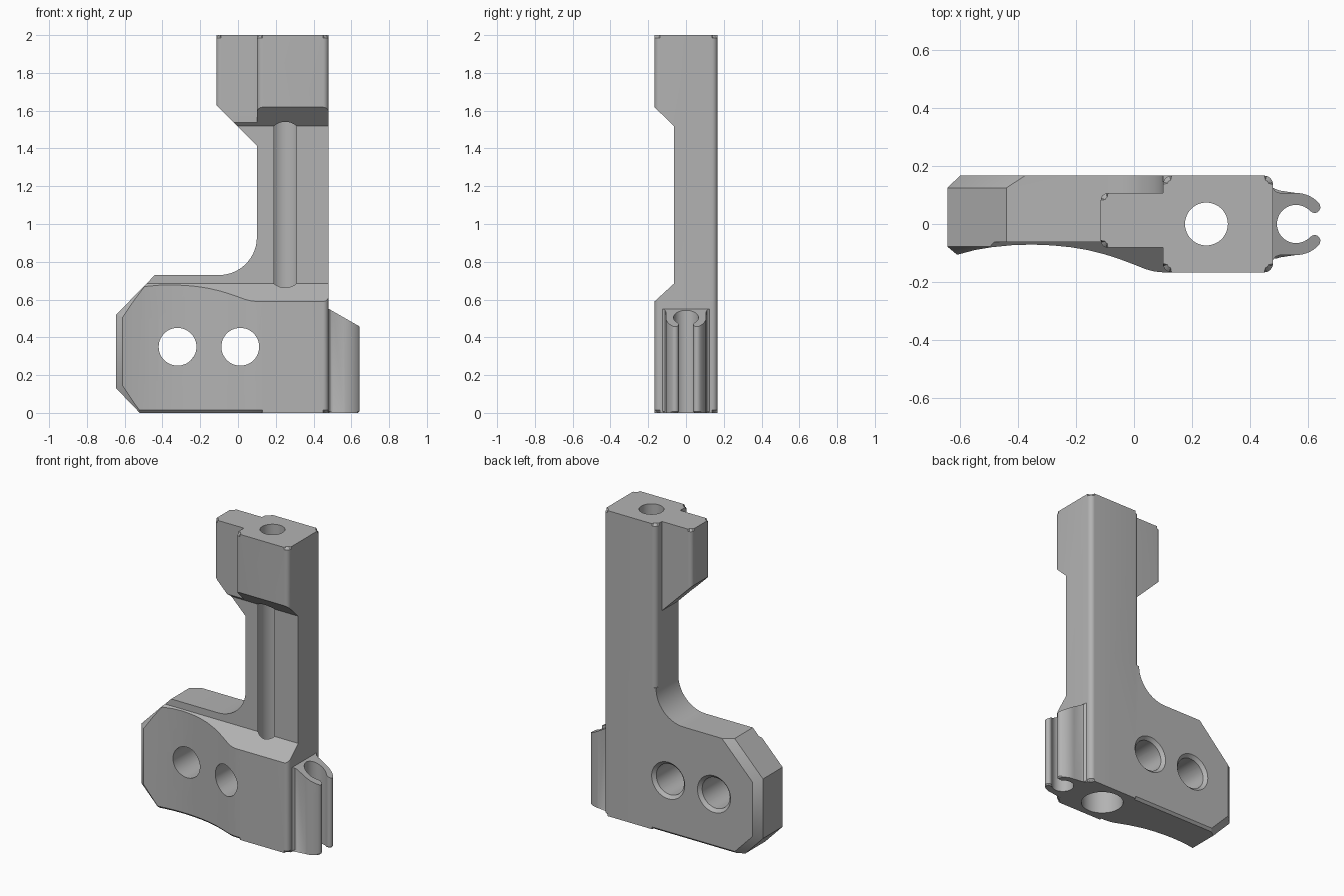
import bpy, bmesh, math
from mathutils import Matrix, Vector

old = bpy.data.objects.get("Cube")
if old:
    bpy.data.objects.remove(old, do_unlink=True)

grey = bpy.data.materials.new("plain_grey")
grey.use_nodes = True
grey.diffuse_color = (0.45, 0.45, 0.45, 1)
grey.node_tree.nodes["Principled BSDF"].inputs["Base Color"].default_value = (0.45, 0.45, 0.45, 1)


def finish(name, bm):
    bmesh.ops.recalc_face_normals(bm, faces=bm.faces)
    mesh = bpy.data.meshes.new(name)
    bm.to_mesh(mesh)
    bm.free()
    mesh.materials.append(grey)
    obj = bpy.data.objects.new(name, mesh)
    bpy.context.collection.objects.link(obj)
    return obj


def loft(name, rings, bevel=0):
    """Skin closed rings of equal length and cap both ends."""
    bm = bmesh.new()
    rows = [[bm.verts.new(p) for p in ring] for ring in rings]
    n = len(rows[0])
    for a, b in zip(rows, rows[1:]):
        for i in range(n):
            j = (i + 1) % n
            bm.faces.new((a[i], a[j], b[j], b[i]))
    caps = [bm.faces.new(rows[0]), bm.faces.new(rows[-1])]
    if bevel:
        edges = [e for f in caps for e in f.edges]
        bmesh.ops.bevel(bm, geom=edges, offset=bevel, segments=1, affect='EDGES')
    return finish(name, bm)


def prism(name, plan, z0, z1, bevel=0):
    return loft(name, [[(x, y, z) for x, y in plan] for z in (z0, z1)], bevel)


def arc(cx, cy, r, a0, a1, steps):
    angles = [math.radians(a0 + (a1 - a0) * i / steps) for i in range(steps + 1)]
    return [(cx + r * math.cos(a), cy + r * math.sin(a)) for a in angles]


def rounded_rect(x0, x1, y0, y1, r):
    centres = [(x1 - r, y1 - r), (x0 + r, y1 - r), (x0 + r, y0 + r), (x1 - r, y0 + r)]
    return [p for i, c in enumerate(centres) for p in arc(*c, r, 90 * i, 90 * i + 90, 6)]


def cylinder(name, start, end, r0, r1=None):
    start, end = Vector(start), Vector(end)
    axis = end - start
    turn = axis.to_track_quat('Z', 'Y').to_matrix().to_4x4()
    bm = bmesh.new()
    bmesh.ops.create_cone(bm, cap_ends=True, segments=48, radius1=r0,
                          radius2=r0 if r1 is None else r1, depth=axis.length,
                          matrix=Matrix.Translation((start + end) / 2) @ turn)
    return finish(name, bm)


def combine(target, tool, operation):
    tool.hide_render = True
    mod = target.modifiers.new(operation.lower(), 'BOOLEAN')
    mod.operation, mod.solver, mod.object = operation, 'EXACT', tool
    bpy.context.view_layer.objects.active = target
    bpy.ops.object.modifier_apply(modifier=mod.name)
    bpy.data.objects.remove(tool, do_unlink=True)


# Base plate: side outline with chamfered left end and a fillet up to the column
def outline(y, d):
    pts = [(0.3, 0), (0.3, 0.93)]
    pts += arc(-0.1, 0.93, 0.2, 0, -90, 14)
    pts += [(-0.44 + 1.41 * d, 0.73), (-0.645 + d, 0.52 - 0.41 * d),
            (-0.645 + d, 0.13 + 0.41 * d), (-0.52 + 1.41 * d, 0)]
    return [(x, y, z) for x, z in pts]


body = loft("bracket_body", [outline(y, d) for y, d in (
    (-0.167, 0.035), (-0.107, 0.035), (-0.078, 0), (0.125, 0), (0.167, 0.045))])

# Hollowed front of the base, seen in plan, with bevelled bottom edges
plan = [(-0.7, -0.125), (-0.61, -0.106), (-0.55, -0.09), (-0.49, -0.08), (-0.42, -0.073),
        (-0.35, -0.071), (-0.28, -0.074), (-0.22, -0.08), (-0.16, -0.09), (-0.1, -0.105),
        (-0.05, -0.121), (0, -0.14), (0.04, -0.156), (0.07, -0.164), (0.1, -0.167),
        (0.4, -0.167), (0.4, 0.167), (-0.7, 0.167)]
rings = [[(x, y - math.copysign(inset, y), z) for x, y in plan]
         for z, inset in ((0, 0.015), (0.015, 0), (1.2, 0))]
combine(body, loft("base_shape", rings), 'INTERSECT')

# Column and the side tab of the head
column = prism("column", rounded_rect(0.1, 0.48, -0.167, 0.167, 0.03), 0, 2, 0.015)
combine(body, column, 'UNION')
tab = prism("head_tab", rounded_rect(-0.115, 0.3, -0.082, 0.107, 0.025), 1.2, 2, 0.015)
wedge = loft("tab_slope", [[(x, y, z) for x, z in ((-0.5, 2.015), (-0.5, 1), (0.101, 1), (0.101, 1.414))]
                           for y in (-0.5, 0.5)])
combine(tab, wedge, 'DIFFERENCE')
combine(body, tab, 'UNION')

# Recessed front of the neck
recess = loft("neck_recess", [[(x, y, z) for y, z in (
    (-0.063, 0.685), (-0.063, 1.518), (-0.5, 1.94), (-0.5, 0.285))] for x in (-1, 1)])
combine(body, recess, 'DIFFERENCE')

# Vertical bore: narrow through the head, wider in the neck, widest at the foot
for z0, z1, r in ((0.2, 2.1, 0.074), (0.2, 1.6, 0.087), (-0.1, 0.25, 0.126)):
    combine(body, cylinder("bore", (0.25, 0, z0), (0.25, 0, z1), r), 'DIFFERENCE')

# Two mounting holes, countersunk at the back
for x in (-0.32, 0.012):
    combine(body, cylinder("hole", (x, -0.5, 0.35), (x, 0.5, 0.35), 0.1), 'DIFFERENCE')
    combine(body, cylinder("countersink", (x, 0.147, 0.35), (x, 0.187, 0.35), 0.1, 0.14), 'DIFFERENCE')

# Open clip on the side, with a sloping top
half = [(0.46, 0.13), (0.48, 0.125), (0.49, 0.112), (0.505, 0.107)]
half += arc(0.56, 0, 0.107, 90, 42, 8)
half += arc(0.624, 0.058, 0.02, 20, -140, 6)
half += arc(0.56, 0, 0.066, 50, 180, 16)
ring = half + [(x, -y) for x, y in reversed(half[:-1])]
clip = prism("side_clip", ring, 0, 0.7, 0.008)
top_cut = loft("clip_slope", [[(x, y, z) for x, z in ((0.4, 0.597), (0.7, 0.425), (0.7, 1), (0.4, 1))]
                              for y in (-0.5, 0.5)])
combine(clip, top_cut, 'DIFFERENCE')

# Smooth the curved walls, keep the machined edges crisp
for obj in (body, clip):
    bpy.ops.object.select_all(action='DESELECT')
    obj.select_set(True)
    bpy.context.view_layer.objects.active = obj
    bpy.ops.object.shade_smooth_by_angle(angle=math.radians(30))
